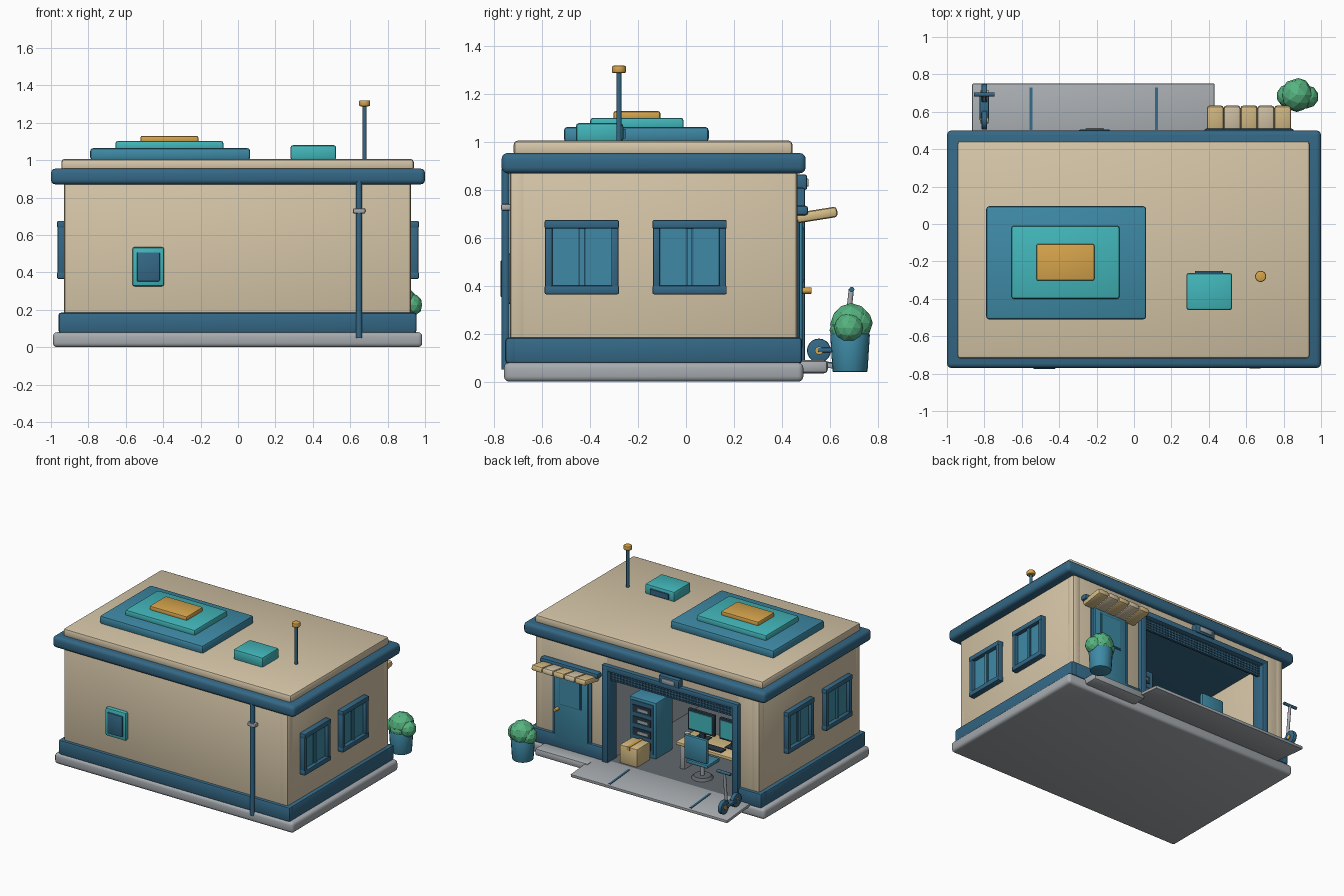
import bpy, bmesh, math
from mathutils import Vector, Matrix

if "Cube" in bpy.data.objects:
    bpy.data.objects.remove(bpy.data.objects["Cube"])


def material(name, rgb):
    m = bpy.data.materials.new(name)
    lin = [((c / 255 + 0.055) / 1.055) ** 2.4 for c in rgb]
    m.diffuse_color = (*lin, 1)
    m.use_nodes = True
    m.node_tree.nodes["Principled BSDF"].inputs["Base Color"].default_value = m.diffuse_color
    return m


CREAM = material("cream_wall", (214, 198, 168))
NAVY = material("deep_blue_trim", (52, 104, 134))
BLUE = material("mid_blue", (62, 138, 166))
TEAL = material("teal", (66, 182, 186))
GOLD = material("gold", (214, 164, 76))
GRAY = material("light_gray", (166, 171, 175))
FLOOR = material("floor_gray", (98, 104, 110))
DARK = material("charcoal", (40, 56, 70))
GREEN = material("leaf_green", (86, 180, 128))
TAN = material("tan", (216, 190, 134))


def finish(name, bm, mat, smooth=True):
    me = bpy.data.meshes.new(name)
    bmesh.ops.recalc_face_normals(bm, faces=bm.faces[:])
    bm.to_mesh(me)
    bm.free()
    me.materials.append(mat)
    ob = bpy.data.objects.new(name, me)
    bpy.context.collection.objects.link(ob)
    if smooth:
        bpy.ops.object.select_all(action='DESELECT')
        ob.select_set(True)
        bpy.context.view_layer.objects.active = ob
        bpy.ops.object.shade_smooth_by_angle(angle=math.radians(35))
    return ob


def add_box(bm, x, y, z):
    size = Matrix.Diagonal((x[1] - x[0], y[1] - y[0], z[1] - z[0], 1))
    mid = Matrix.Translation(((x[0] + x[1]) / 2, (y[0] + y[1]) / 2, (z[0] + z[1]) / 2))
    bmesh.ops.create_cube(bm, size=1, matrix=mid @ size)


def box(name, x, y, z, mat, bevel=0.0, segs=2):
    bm = bmesh.new()
    add_box(bm, x, y, z)
    if bevel:
        bmesh.ops.bevel(bm, geom=bm.edges[:], offset=bevel, segments=segs, profile=0.5, affect='EDGES')
    return finish(name, bm, mat, bevel > 0)


def rod(name, a, b, r, mat, r2=None, n=16, bevel=0.0):
    a, b = Vector(a), Vector(b)
    d = b - a
    rot = d.to_track_quat('Z', 'Y').to_matrix().to_4x4()
    bm = bmesh.new()
    bmesh.ops.create_cone(bm, cap_ends=True, segments=n, radius1=r, radius2=r if r2 is None else r2,
                          depth=d.length, matrix=Matrix.Translation((a + b) / 2) @ rot)
    if bevel:
        rims = [e for e in bm.edges if any(len(f.verts) > 4 for f in e.link_faces)]
        bmesh.ops.bevel(bm, geom=rims, offset=bevel, segments=2, profile=0.5, affect='EDGES')
    return finish(name, bm, mat)


# Base slab, floor and outer walls around one open bay
box("base_slab", (-.99, .985), (-.76, .49), (0, .08), GRAY, .022, 3)
box("bay_floor", (-.86, .33), (-.66, .47), (.078, .09), FLOOR)
W = (.075, .89)
box("front_wall", (-.93, .925), (-.735, -.66), W, CREAM, .018)
box("left_wall", (-.93, -.855), (-.735, .465), W, CREAM, .018)
box("right_wall", (.85, .925), (-.735, .465), W, CREAM, .018)
box("back_wall_door_side", (.31, .925), (.39, .465), W, CREAM, .018)
box("back_wall_narrow_side", (-.93, -.74), (.39, .465), W, CREAM, .018)
box("back_wall_header", (-.76, .35), (.39, .465), (.78, .89), CREAM)
box("bay_partition", (.31, .35), (-.67, .40), (.08, .88), GRAY)

# Plinth band
P = (.075, .185)
box("front_plinth", (-.96, .955), (-.755, -.70), P, NAVY, .015)
box("left_plinth", (-.96, -.90), (-.755, .485), P, NAVY, .015)
box("right_plinth", (.895, .955), (-.755, .485), P, NAVY, .015)
box("back_plinth_door_side", (.30, .955), (.40, .485), P, NAVY, .015)
box("back_plinth_narrow_side", (-.96, -.735), (.40, .485), P, NAVY, .015)

# Roof and roof tiers
box("roof_trim", (-1, 1), (-.77, .50), (.87, .955), NAVY, .025, 3)
box("roof_slab", (-.945, .94), (-.72, .445), (.94, 1.007), CREAM, .018)
box("roof_tier_low", (-.79, .065), (-.51, .095), (1.0, 1.064), BLUE, .015)
box("roof_tier_mid", (-.655, -.078), (-.40, -.01), (1.05, 1.102), TEAL, .012)
box("roof_tier_top", (-.522, -.212), (-.303, -.107), (1.09, 1.13), GOLD, .01)
box("roof_vent", (.28, .525), (-.46, -.262), (1.0, 1.08), TEAL, .014)
box("roof_vent_grille", (.325, .475), (-.265, -.252), (1.015, 1.055), NAVY)
rod("antenna_mast", (.677, -.28, 1.0), (.677, -.28, 1.3), .011, NAVY)
rod("antenna_cap", (.677, -.28, 1.288), (.677, -.28, 1.32), .03, GOLD, bevel=.008)

# Side windows, two on each end wall
for side, s in (("left", -1), ("right", 1)):
    def span(a, b):
        return tuple(sorted((s * a, s * b)))
    for i, c in enumerate((-.435, .015)):
        n = f"{side}_window_{i + 1}"
        for k in (-1, 1):
            box(n + "_rail", span(.915, .967), (c - .155, c + .155),
                (.52 + k * .137 - .018, .52 + k * .137 + .018), NAVY, .006)
            box(n + "_jamb", span(.915, .964), (c + k * .138 - .015, c + k * .138 + .015),
                (.38, .66), NAVY, .006)
        box(n + "_glass", span(.915, .938), (c - .13, c + .13), (.39, .65), BLUE)
        for k in (-1, 1):
            box(n + "_pane_line", span(.93, .941), (c + k * .014 - .003, c + k * .014 + .003), (.39, .65), NAVY)
        box(n + "_mullion", span(.93, .95), (c - .011, c + .011), (.39, .65), BLUE)

# Front meter box and drain pipe
box("meter_box", (-.565, -.395), (-.764, -.72), (.325, .535), TEAL, .012)
box("meter_panel", (-.54, -.418), (-.774, -.75), (.352, .507), NAVY, .005)
rod("drain_pipe", (.647, -.753, .05), (.647, -.753, .89), .017, NAVY)
box("pipe_clamp", (.614, .681), (-.773, -.73), (.715, .742), GRAY, .008)

# Bay frame, perforated shutter and lamp
box("bay_post_left", (-.775, -.725), (.385, .497), (.08, .81), NAVY, .008)
box("bay_post_right", (.30, .352), (.385, .497), (.08, .81), NAVY, .008)
box("bay_lintel", (-.775, .352), (.385, .497), (.768, .81), NAVY, .008)
box("shutter_panel", (-.73, .31), (.435, .455), (.695, .775), DARK)
bm = bmesh.new()
for k in range(5):
    z = .695 + k * .019
    add_box(bm, (-.73, .31), (.45, .461), (z - .004, z + .004))
for k in range(41):
    x = -.725 + k * .0257
    add_box(bm, (x - .004, x + .004), (.45, .461), (.695, .775))
finish("shutter_grid", bm, NAVY, False)
box("bay_lamp", (-.295, -.125), (.45, .506), (.80, .865), NAVY, .01)
box("bay_lamp_lens", (-.26, -.16), (.49, .512), (.815, .848), GRAY, .004)

# Entry door, step and striped awning
box("door_frame", (.45, .775), (.45, .474), (.12, .70), NAVY, .005)
box("door_leaf", (.475, .75), (.46, .486), (.14, .69), BLUE, .005)
box("door_window_edge", (.525, .705), (.475, .490), (.415, .645), NAVY)
box("door_window", (.533, .697), (.48, .494), (.424, .636), BLUE)
rod("door_knob", (.72, .47, .38), (.72, .525, .38), .013, GOLD, n=12, bevel=.003)
box("door_step", (.40, .84), (.46, .592), (.035, .09), GRAY, .016)
box("awning_lintel", (.375, .855), (.45, .51), (.695, .735), NAVY, .012)
tilt = Matrix.Translation((0, .55, .697)) @ Matrix.Rotation(math.radians(9), 4, 'X')
for k in range(5):
    x = .39 + k * .09
    slat = box(f"awning_stripe_{k + 1}", (x, x + .09), (-.09, .083), (-.022, .022),
               CREAM if k % 2 else TAN, .014)
    slat.data.transform(tilt)

# Ramp with seams
ramp_tilt = Matrix.Translation((0, .62, .066)) @ Matrix.Rotation(math.radians(-5), 4, 'X')
ramp = box("ramp", (-.865, .43), (-.16, .13), (-.011, .011), GRAY, .004)
ramp.data.transform(ramp_tilt)
for x in (-.55, .12):
    seam = box("ramp_seam", (x - .008, x + .008), (-.12, .11), (.006, .015), NAVY)
    seam.data.transform(ramp_tilt)

# Potted bush
rod("plant_pot", (.87, .685, .04), (.87, .685, .2), .073, BLUE, .083, n=20, bevel=.006)
rod("plant_pot_soil", (.87, .685, .19), (.87, .685, .203), .07, DARK)
bm = bmesh.new()
for x, y, z, r in ((.87, .69, .24, .088), (.825, .685, .225, .063), (.925, .68, .225, .062),
                   (.87, .665, .215, .066), (.88, .715, .245, .065)):
    bmesh.ops.create_icosphere(bm, subdivisions=2, radius=r, matrix=Matrix.Translation((x, y, z)))
finish("bush_leaves", bm, GREEN, False)

# Kick scooter parked on the ramp
for n, y in (("rear", .555), ("front", .70)):
    rod(f"scooter_{n}_wheel", (-.815, y, .13), (-.785, y, .13), .05, NAVY, n=20, bevel=.006)
    rod(f"scooter_{n}_hub", (-.822, y, .13), (-.778, y, .13), .017, GOLD, n=12)
box("scooter_deck", (-.825, -.775), (.55, .69), (.122, .142), NAVY, .006)
rod("scooter_stem", (-.8, .665, .14), (-.8, .69, .385), .011, GRAY, n=12)
rod("scooter_handlebar", (-.855, .692, .385), (-.745, .692, .385), .011, NAVY, n=12)

# Equipment rack and cardboard box
box("rack_body", (.06, .28), (.07, .27), (.09, .51), BLUE, .008)
box("rack_front", (.08, .26), (.26, .276), (.12, .49), NAVY)
for k in range(4):
    z = .15 + k * .085
    box("rack_slot", (.095, .245), (.27, .282), (z, z + .055), DARK)
    box("rack_unit", (.12, .20), (.275, .286), (z + .016, z + .036), GRAY)
box("storage_box", (.09, .235), (.295, .45), (.09, .225), TAN, .006)
box("storage_box_tape", (.15, .175), (.293, .452), (.20, .228), GOLD)

# Desk with monitors, keyboard and mug
box("desk_top", (-.68, -.13), (.05, .31), (.268, .292), TAN, .006)
for x in (-.65, -.19):
    box("desk_leg", (x, x + .04), (.08, .29), (.09, .27), GRAY, .004)
for x in (-.25, -.51):
    box("monitor_case", (x - .11, x + .11), (.155, .18), (.335, .495), DARK, .006)
    box("monitor_screen", (x - .095, x + .095), (.175, .184), (.352, .48), TEAL)
    box("monitor_stand", (x - .02, x + .02), (.15, .17), (.29, .36), DARK)
    box("monitor_foot", (x - .05, x + .05), (.12, .2), (.29, .298), DARK)
box("keyboard", (-.49, -.33), (.225, .285), (.29, .302), DARK, .003)
rod("mug", (-.165, .22, .29), (-.165, .22, .335), .02, CREAM, n=12)
box("wall_shelf", (-.16, .03), (-.66, -.58), (.35, .37), GOLD)

# Swivel chair
box("chair_back", (-.455, -.265), (.375, .405), (.24, .42), BLUE, .012)
box("chair_seat", (-.45, -.27), (.24, .39), (.2, .228), BLUE, .01)
rod("chair_column", (-.36, .32, .1), (-.36, .32, .205), .014, GRAY, n=12)
rod("chair_foot", (-.36, .32, .09), (-.36, .32, .108), .075, FLOOR, .06, n=20)
